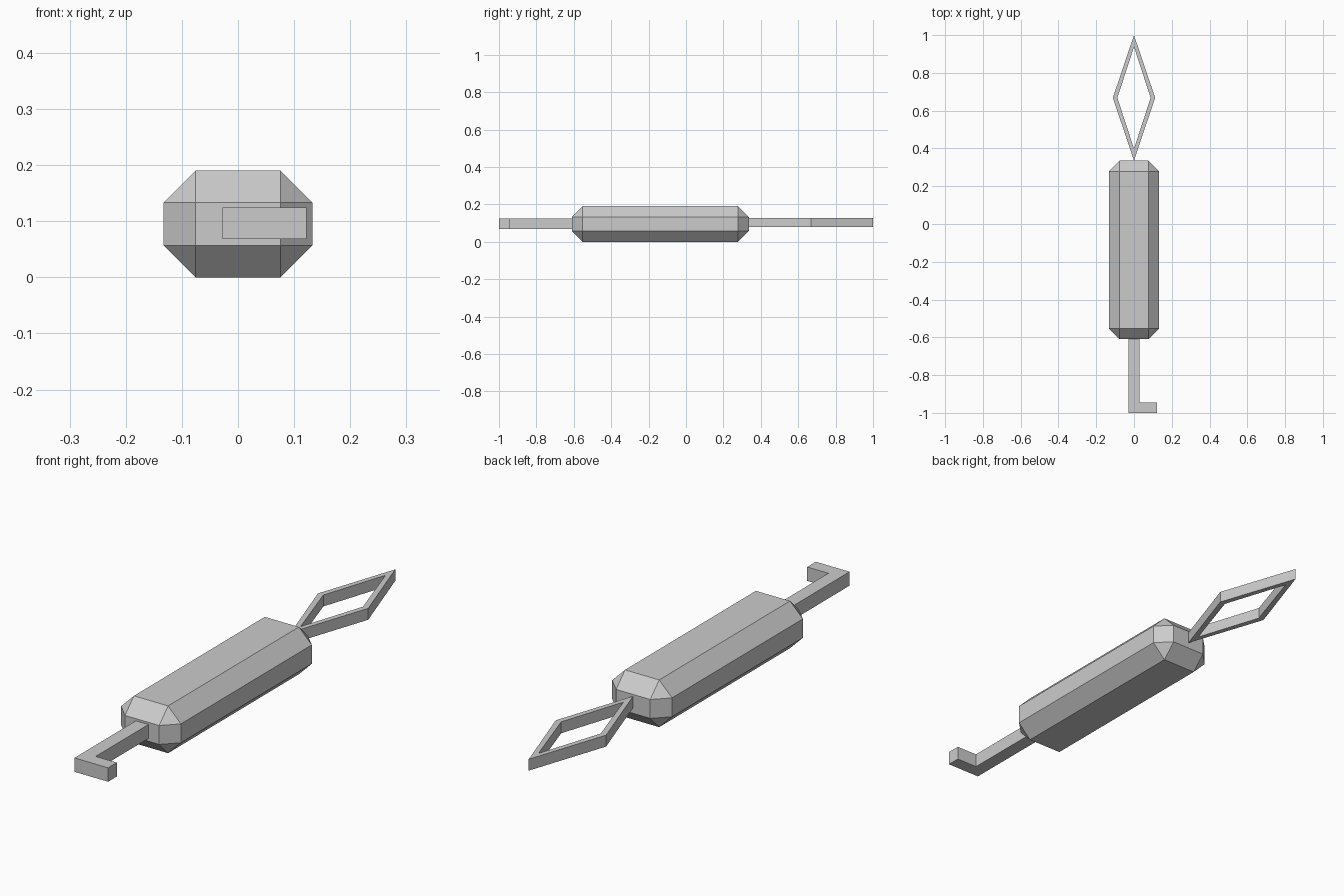
import bpy
import bmesh

cube = bpy.data.objects.get("Cube")
if cube:
    bpy.data.objects.remove(cube, do_unlink=True)

metal = bpy.data.materials.new("light_grey")
metal.use_nodes = True
grey = (0.6, 0.6, 0.6, 1)
metal.diffuse_color = grey
metal.node_tree.nodes["Principled BSDF"].inputs["Base Color"].default_value = grey


def add_object(name, bm):
    bmesh.ops.recalc_face_normals(bm, faces=bm.faces)
    mesh = bpy.data.meshes.new(name)
    bm.to_mesh(mesh)
    bm.free()
    mesh.materials.append(metal)
    obj = bpy.data.objects.new(name, mesh)
    bpy.context.collection.objects.link(obj)
    return obj


def extrude_up(bm, z0, z1):
    faces = bm.faces[:]
    top = bmesh.ops.extrude_face_region(bm, geom=faces, use_keep_orig=True)["geom"]
    for v in top:
        if isinstance(v, bmesh.types.BMVert):
            v.co.z += z1 - z0


# Handle: box with all edges chamfered
bm = bmesh.new()
bmesh.ops.create_cube(bm, size=1)
for v in bm.verts:
    v.co = (v.co.x * 0.266, v.co.y * 0.946 - 0.137, v.co.z * 0.19 + 0.095)
bmesh.ops.bevel(bm, geom=bm.edges[:], offset=0.057, segments=1,
                affect='EDGES', profile=0.5)
add_object("handle", bm)

# Hook: L-shaped bar at the front, split where the foot turns
bm = bmesh.new()
low, high = 0.068, 0.124
outline = [(-0.028, -0.6), (-0.028, -1), (0.122, -1), (0.122, -0.945),
           (0.028, -0.945), (0.028, -0.6)]
bm.faces.new([bm.verts.new((x, y, low)) for x, y in outline])
extrude_up(bm, low, high)
add_object("hook_tool", bm)

# Diamond frame at the back, outer and inner rings bridged by quads
bm = bmesh.new()
low, high = 0.08, 0.126
middle = 0.668


def diamond(half_width, half_length):
    points = [(half_width, 0), (0, half_length), (-half_width, 0), (0, -half_length)]
    return [bm.verts.new((x, middle + y, low)) for x, y in points]


outer = diamond(0.112, 0.332)
inner = diamond(0.088, 0.27)
for i in range(4):
    j = (i + 1) % 4
    bm.faces.new((outer[i], outer[j], inner[j], inner[i]))
extrude_up(bm, low, high)
add_object("diamond_tool", bm)
